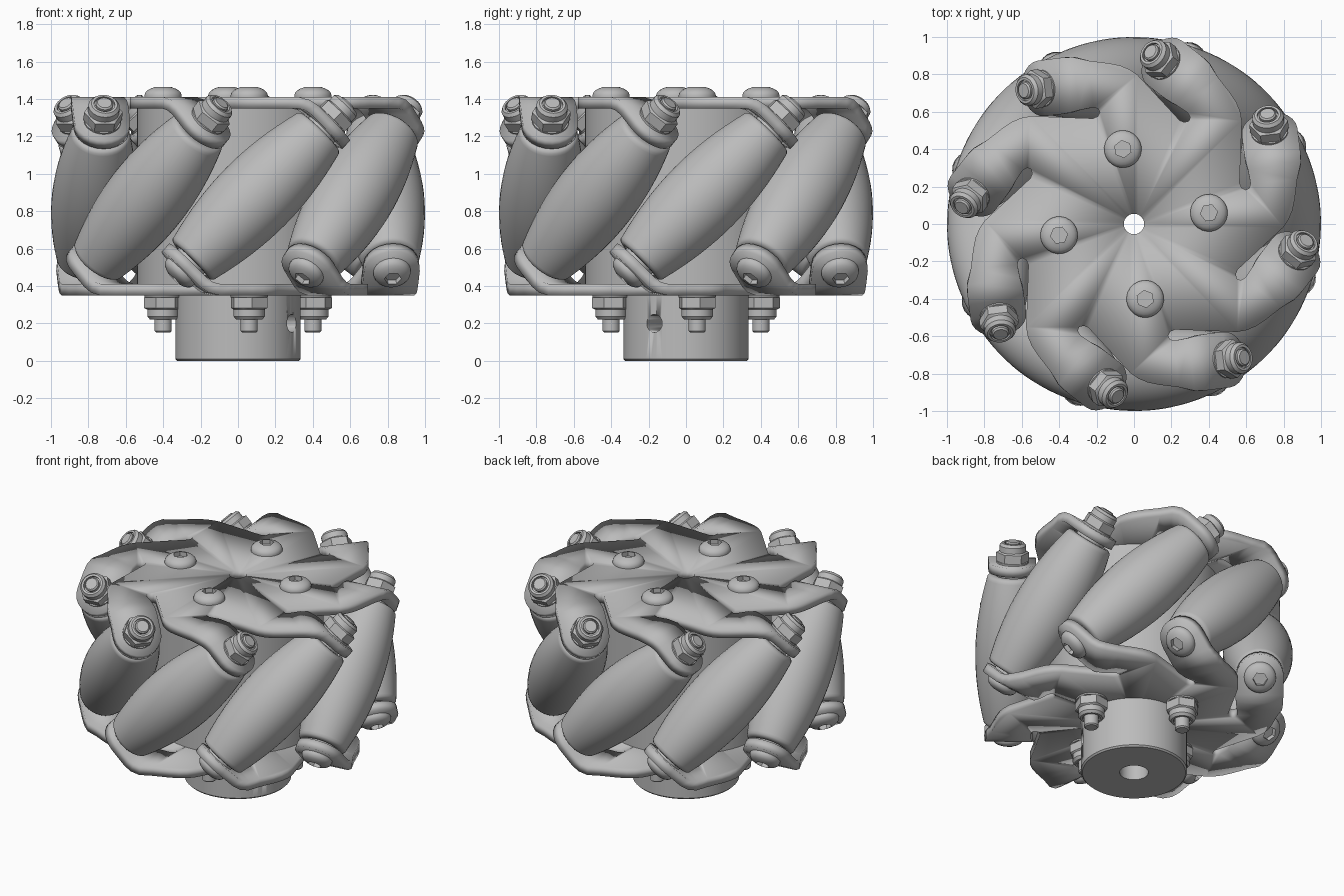
import bpy, bmesh, math
from math import sin, cos, pi, radians
from mathutils import Matrix, Vector

if "Cube" in bpy.data.objects:
    bpy.data.objects.remove(bpy.data.objects["Cube"])

MID = 0.88          # height of the wheel's middle plane
AXLE = 0.78         # distance of roller axles from the wheel axis
ARMS = 8
START = radians(7)
BORE = 0.055
FLIP = Matrix.Rotation(pi, 4, 'X')

steel = bpy.data.materials.new("plain_grey")
steel.use_nodes = True
grey = (0.5, 0.5, 0.5, 1)
steel.diffuse_color = grey
steel.node_tree.nodes["Principled BSDF"].inputs["Base Color"].default_value = grey


def finish(bm, name):
    bmesh.ops.remove_doubles(bm, verts=bm.verts, dist=0.0005)
    bmesh.ops.recalc_face_normals(bm, faces=bm.faces)
    mesh = bpy.data.meshes.new(name)
    bm.to_mesh(mesh)
    bm.free()
    mesh.materials.append(steel)
    mesh.shade_smooth()
    mesh.set_sharp_from_angle(angle=radians(32))
    return mesh


def lathe(name, profile, segments=24):
    """Turn (radius, height) points about z; a third item makes that ring a hexagon."""
    bm = bmesh.new()
    rings = []
    for r, z, *hexed in profile:
        ring = []
        for i in range(segments):
            a = 2 * pi * i / segments
            rad = r * cos(pi / 6) / cos(a % (pi / 3) - pi / 6) if hexed else r
            ring.append(bm.verts.new((rad * cos(a), rad * sin(a), z)))
        rings.append(ring)
    for low, high in zip(rings, rings[1:]):
        for i in range(segments):
            j = (i + 1) % segments
            bm.faces.new((low[i], low[j], high[j], high[i]))
    return finish(bm, name)


def place(mesh, name, matrix):
    obj = bpy.data.objects.new(name, mesh)
    bpy.context.collection.objects.link(obj)
    obj.matrix_world = matrix
    return obj


def at(x, y, z):
    return Matrix.Translation((x, y, z))


def turn(a):
    return Matrix.Rotation(a, 4, 'Z')


def lock_nut(name, tip):
    return lathe(name, [(0, 0), (0.1, 0), (0.1, 0.012), (0.104, 0.014, 1), (0.104, 0.07, 1),
                        (0.084, 0.078), (0.084, 0.115), (0.07, 0.132), (0.056, 0.132),
                        (0.056, 0.118), (0.046, 0.118), (0.046, tip - 0.008),
                        (0.038, tip), (0, tip)])


# Barrel roller: its outside follows the wheel's rolling circle
HALF = 0.49


def barrel(s):
    return 0.22 - 0.93 * (math.hypot(AXLE, s * 0.7071) - AXLE)


edge = HALF - 0.03
steps = [edge * i / 8 for i in range(-8, 9)]
fillet = [(barrel(edge) - 0.03 + 0.03 * cos(a), edge + 0.03 * sin(a))
          for a in (pi / 6, pi / 3, pi / 2)]
cap = fillet + [(0.112, HALF), (0.112, HALF - 0.03), (0, HALF - 0.03)]
roller_mesh = lathe("roller", [(r, -z) for r, z in reversed(cap)]
                    + [(barrel(s), s) for s in steps] + cap, 40)
bushing_mesh = lathe("bushing", [(0, -0.525), (0.095, -0.525), (0.095, 0.525), (0, 0.525)])

# Fasteners
dome = [(0.1 * cos(a), 0.012 + 0.048 * sin(a)) for a in (0, 0.3, 0.6, 0.85, 1.05)]
head_mesh = lathe("button_head", [(0, 0), (0.1, 0)] + dome
                  + [(0.046, 0.056, 1), (0.046, 0.025, 1), (0, 0.025)])
axle_nut_mesh = lock_nut("axle_nut", 0.142)
hub_nut_mesh = lock_nut("hub_nut", 0.2)


# Side plate: eight swept arms, each ending in a tab bent 45 degrees
def plate():
    bm = bmesh.new()
    flat_z = 0.5
    inner_start = (0.52, -0.31)
    arm_edge = [inner_start, (0.79, -0.115), (0.825, -0.075), (0.85, -0.03),
                (0.87, 0.03), (0.895, 0.13), (0.925, 0.21)]
    slot_edge = [(0.64, 0.21), (0.645, 0.14), (0.635, 0.115), (0.615, 0.108), (0.595, 0.122)]
    step = 2 * pi / ARMS
    next_start = turn(step) @ Vector((*inner_start, 0))
    first = math.atan2(inner_start[1], inner_start[0])
    bore = [(BORE * cos(first + step * k / 3), BORE * sin(first + step * k / 3))
            for k in (3, 2, 1, 0)]
    flat = [Vector((x, y, flat_z)) for x, y in
            arm_edge + slot_edge + [next_start[:2]] + bore]
    outer = [arm_edge[-1], (0.93, 0.26), (0.93, 0.3)]
    inner = [slot_edge[0], (0.632, 0.26), (0.63, 0.3)]
    drop = [flat_z, 0.487, 0.46]
    strips = [[Vector((*p, z)) for p, z in zip(side, drop)] for side in (outer, inner)]
    tab = [strips[0][2]]
    for i in range(13):
        a = pi * i / 12
        v = 0.15 * sin(a) * 0.7071
        tab.append(Vector((AXLE + 0.15 * cos(a), 0.38 + v, 0.38 - v)))
    tab.append(strips[1][2])
    faces = [flat, tab]
    for i in (0, 1):
        faces.append([strips[0][i], strips[0][i + 1], strips[1][i + 1], strips[1][i]])
    for k in range(ARMS):
        m = turn(k * step)
        for f in faces:
            bm.faces.new([bm.verts.new(m @ p) for p in f])
    return finish(bm, "side_plate")


plate_mesh = plate()
centre = at(0, 0, MID) @ turn(START)
for name, m in (("top_plate", centre), ("bottom_plate", centre @ FLIP)):
    obj = place(plate_mesh, name, m)
    solid = obj.modifiers.new("thickness", 'SOLIDIFY')
    solid.thickness = 0.06
    solid.offset = 0
    solid.use_even_offset = True

# Rollers with their bushings, nuts and bolt heads
for k in range(ARMS):
    m = (at(0, 0, MID) @ turn(START + k * 2 * pi / ARMS) @ at(AXLE, 0, 0)
         @ Matrix.Rotation(-pi / 4, 4, 'X'))
    place(roller_mesh, f"roller_{k + 1}", m)
    place(bushing_mesh, f"bushing_{k + 1}", m)
    place(axle_nut_mesh, f"axle_nut_{k + 1}", m @ at(0, 0, 0.565))
    place(head_mesh, f"axle_head_{k + 1}", m @ FLIP @ at(0, 0, 0.568))

# Central drum and hub, both bored through
drum = lathe("drum", [(BORE, 0.4), (0.54, 0.4), (0.54, 1.36), (BORE, 1.36), (BORE, 0.4)], 64)
place(drum, "drum", Matrix())
hub = place(lathe("hub", [(0.09, 0), (0.325, 0), (0.335, 0.01), (0.335, 0.36),
                          (0.09, 0.36), (0.09, 0)], 64), "hub", Matrix())

# Set screw hole in the hub wall
cutter = place(lathe("hole_cutter", [(0, 0), (0.048, 0), (0.048, 0.4), (0, 0.4)]), "hole_cutter",
               at(0, 0, 0.2) @ turn(radians(-30.5)) @ Matrix.Rotation(pi / 2, 4, 'Y')
               @ at(0, 0, 0.03))
cutter.hide_render = True
cutter.hide_set(True)
cut = hub.modifiers.new("set_screw_hole", 'BOOLEAN')
cut.operation = 'DIFFERENCE'
cut.object = cutter

# Four bolts clamping plates, drum and hub
for k in range(4):
    m = turn(radians(8.5) + k * pi / 2) @ at(0.405, 0, 0)
    place(head_mesh, f"clamp_head_{k + 1}", m @ at(0, 0, 1.408))
    place(hub_nut_mesh, f"clamp_nut_{k + 1}", m @ at(0, 0, 0.352) @ FLIP)
